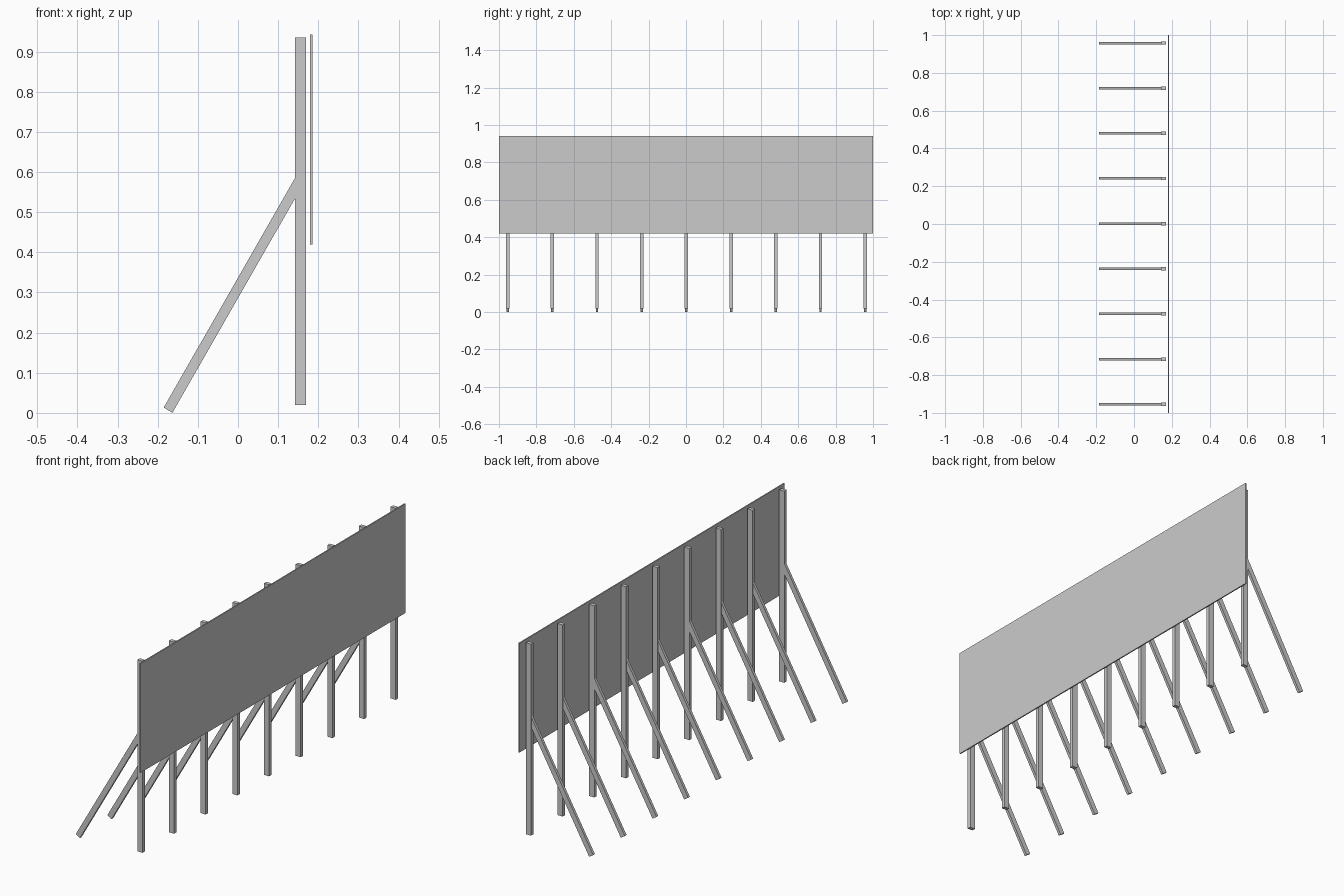
import bpy, bmesh

if "Cube" in bpy.data.objects:
    bpy.data.objects.remove(bpy.data.objects["Cube"])


def prism(name, profile, y, thickness):
    """Extrude an (x, z) profile along y, centred on y."""
    bm = bmesh.new()
    face = bm.faces.new([bm.verts.new((x, y - thickness / 2, z)) for x, z in profile])
    ext = bmesh.ops.extrude_face_region(bm, geom=[face])
    verts = [v for v in ext["geom"] if isinstance(v, bmesh.types.BMVert)]
    bmesh.ops.translate(bm, verts=verts, vec=(0, thickness, 0))
    bmesh.ops.recalc_face_normals(bm, faces=bm.faces)
    mesh = bpy.data.meshes.new(name)
    bm.to_mesh(mesh)
    bm.free()
    obj = bpy.data.objects.new(name, mesh)
    bpy.context.collection.objects.link(obj)
    return obj


def rect(x0, x1, z0, z1):
    return [(x0, z0), (x1, z0), (x1, z1), (x0, z1)]


# Thin display board
prism("board_panel", rect(0.179, 0.185, 0.42, 0.942), 0, 2.0)

# Nine upright posts, each with a slanted brace mitred against its back
brace = [(-0.1635, 0.0), (0.1425, 0.535), (0.1425, 0.586), (-0.185, 0.0135)]
for i in range(9):
    y = 0.002 + (i - 4) * 0.239
    prism(f"post_{i + 1}", rect(0.142, 0.169, 0.02, 0.935), y, 0.018)
    prism(f"brace_{i + 1}", brace, y, 0.013)
